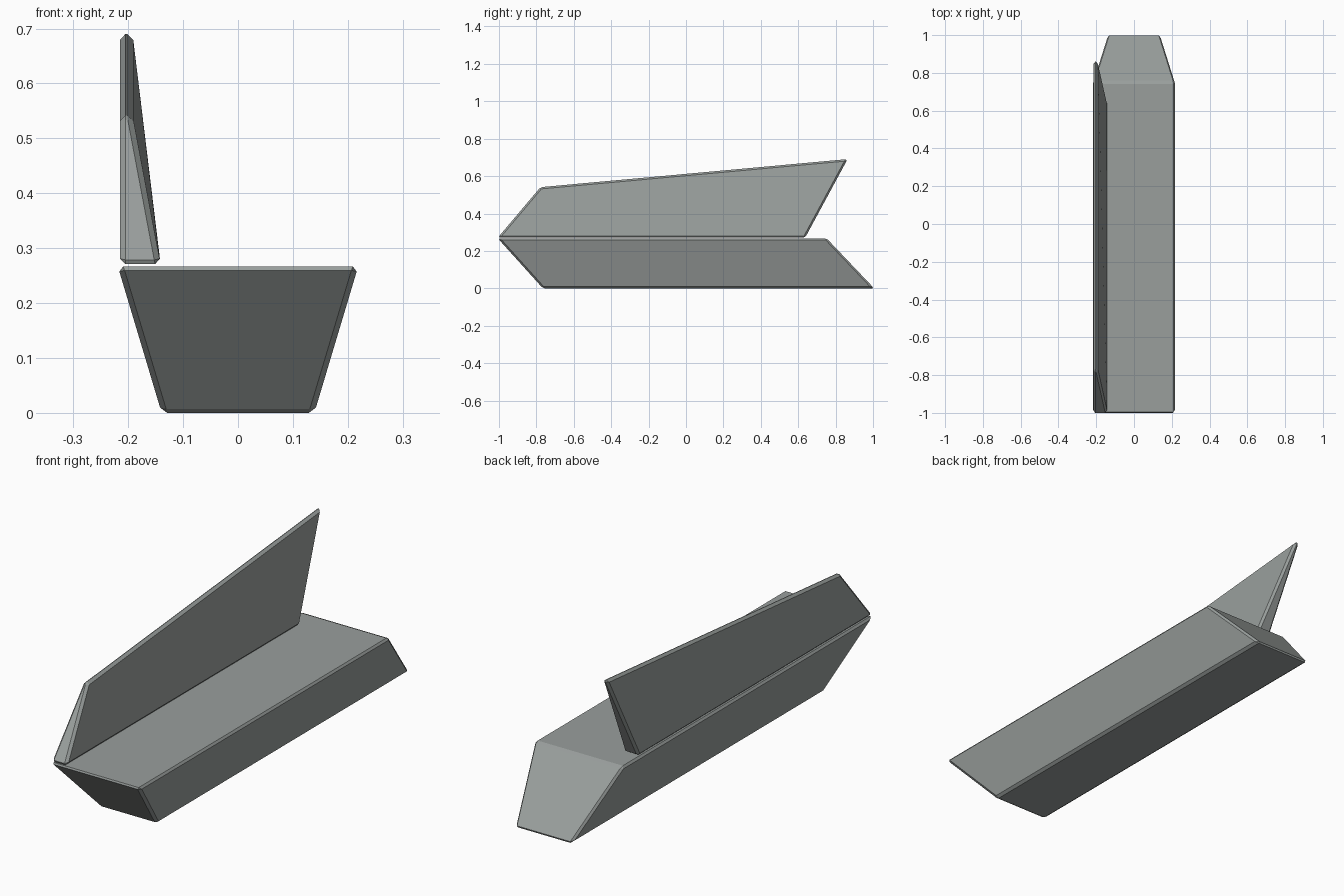
import bpy
import bmesh

if "Cube" in bpy.data.objects:
    bpy.data.objects.remove(bpy.data.objects["Cube"])

# One grey-green upholstery colour
grey = bpy.data.materials.new("warm grey")
grey.diffuse_color = (0.32, 0.345, 0.335, 1)
grey.use_nodes = True
grey.node_tree.nodes["Principled BSDF"].inputs["Base Color"].default_value = grey.diffuse_color


def chamfered_block(name, bottom, top, chamfer):
    """Six-sided block from a bottom and a top ring of four corners."""
    bm = bmesh.new()
    b = [bm.verts.new(p) for p in bottom]
    t = [bm.verts.new(p) for p in top]
    bm.faces.new(b[::-1])
    bm.faces.new(t)
    for i in range(4):
        j = (i + 1) % 4
        bm.faces.new((b[i], b[j], t[j], t[i]))
    bmesh.ops.recalc_face_normals(bm, faces=bm.faces[:])
    bmesh.ops.bevel(bm, geom=bm.edges[:], offset=chamfer, segments=1,
                    affect='EDGES', clamp_overlap=True)
    mesh = bpy.data.meshes.new(name)
    bm.to_mesh(mesh)
    bm.free()
    mesh.materials.append(grey)
    obj = bpy.data.objects.new(name, mesh)
    bpy.context.collection.objects.link(obj)
    return obj


def ring(x0, x1, y0, y1, z0, z1):
    """Four corners: z0 at the front (y0), z1 at the back (y1)."""
    return [(x0, y0, z0), (x1, y0, z0), (x1, y1, z1), (x0, y1, z1)]


# Seat: tapered and sheared block, wider at the top
chamfered_block("seat",
                ring(-0.139, 0.139, -0.765, 1.006, 0, 0),
                ring(-0.219, 0.219, -1.006, 0.752, 0.267, 0.267), 0.01)

# Backrest: thin wedge along the left edge, rising toward the back
chamfered_block("backrest",
                ring(-0.215, -0.141, -1.006, 0.637, 0.271, 0.271),
                ring(-0.215, -0.192, -0.778, 0.864, 0.541, 0.691), 0.01)
